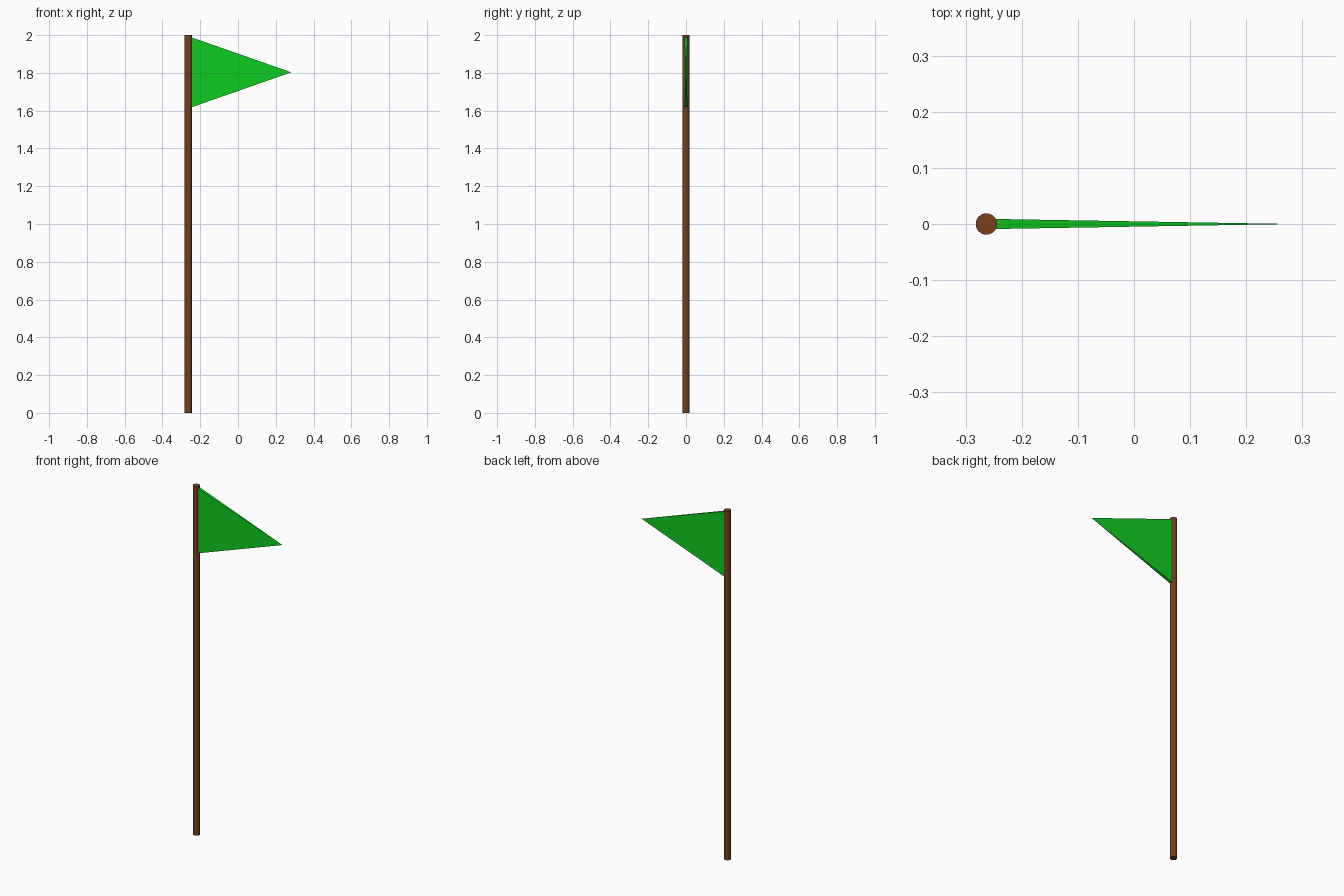
import bpy
import bmesh
from math import radians
from mathutils import Matrix

if "Cube" in bpy.data.objects:
    bpy.data.objects.remove(bpy.data.objects["Cube"])


def paint(obj, name, color):
    mat = bpy.data.materials.new(name)
    mat.diffuse_color = (*color, 1.0)
    mat.use_nodes = True
    mat.node_tree.nodes["Principled BSDF"].inputs["Base Color"].default_value = mat.diffuse_color
    obj.data.materials.append(mat)


POLE_X, POLE_R = -0.263, 0.019
TIP_X, BASE_X = 0.282, -0.253

# Pole: tall round post standing on the ground
bpy.ops.mesh.primitive_cylinder_add(vertices=32, radius=POLE_R, depth=2.0,
                                    location=(POLE_X, 0, 1.0))
pole = bpy.context.object
pole.name = "pole"
bpy.ops.object.shade_smooth_by_angle(angle=radians(30))
paint(pole, "brown_wood", (0.18, 0.05, 0.012))

# Pennant: thin four-sided pyramid, base sunk in the pole, tip pointing +x
length = TIP_X - BASE_X
bm = bmesh.new()
bmesh.ops.create_cone(bm, cap_ends=True, segments=4, radius1=0.5 ** 0.5,
                      radius2=0, depth=1.0,
                      matrix=Matrix.Rotation(radians(45), 4, 'Z'))
bmesh.ops.remove_doubles(bm, verts=bm.verts, dist=0.0001)
bmesh.ops.transform(bm, verts=bm.verts,
                    matrix=Matrix.Rotation(radians(90), 4, 'Y')
                    @ Matrix.Diagonal((0.375, 0.018, length, 1)))
mesh = bpy.data.meshes.new("pennant")
bm.to_mesh(mesh)
bm.free()
pennant = bpy.data.objects.new("pennant", mesh)
pennant.location = ((TIP_X + BASE_X) / 2, 0, 1.803)
bpy.context.collection.objects.link(pennant)
paint(pennant, "green_cloth", (0.005, 0.6, 0.015))
